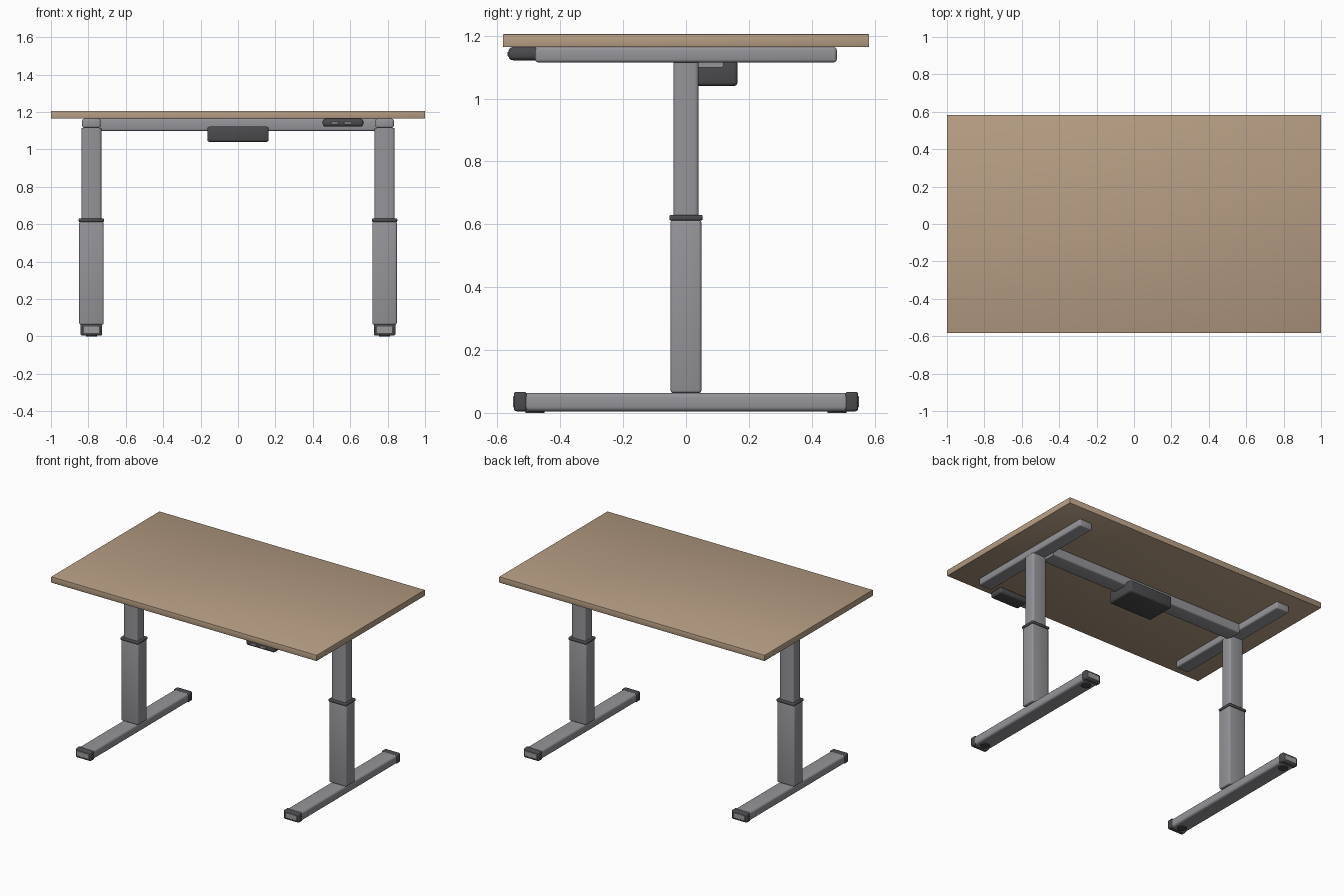
import bpy, bmesh, math
from mathutils import Vector

if "Cube" in bpy.data.objects:
    bpy.data.objects.remove(bpy.data.objects["Cube"])


def material(name, rgb, rough=0.6):
    m = bpy.data.materials.new(name)
    m.use_nodes = True
    m.diffuse_color = (*rgb, 1)
    b = m.node_tree.nodes["Principled BSDF"]
    b.inputs["Base Color"].default_value = (*rgb, 1)
    b.inputs["Roughness"].default_value = rough
    return m


WOOD = material("warm wood", (0.47, 0.34, 0.23))
METAL = material("grey metal", (0.30, 0.30, 0.32))
DARK = material("dark plastic", (0.07, 0.07, 0.075))
LIGHT = material("light grey plastic", (0.33, 0.33, 0.34))


def finish(name, bm, mat):
    me = bpy.data.meshes.new(name)
    bm.to_mesh(me)
    bm.free()
    me.materials.append(mat)
    ob = bpy.data.objects.new(name, me)
    bpy.context.collection.objects.link(ob)
    bpy.ops.object.select_all(action="DESELECT")
    ob.select_set(True)
    bpy.context.view_layer.objects.active = ob
    bpy.ops.object.shade_smooth_by_angle(angle=math.radians(35))
    return ob


def box(name, mat, x, y, z, r=0.005, axis=None, seg=3):
    """Box from (min, max) ranges; rounds all edges, or only those along one axis."""
    bm = bmesh.new()
    bmesh.ops.create_cube(bm, size=1)
    for v in bm.verts:
        v.co = Vector([lo + (hi - lo) * (c + 0.5) for c, (lo, hi) in zip(v.co, (x, y, z))])
    edges = [e for e in bm.edges if axis is None
             or abs((e.verts[0].co - e.verts[1].co).normalized()[axis]) > 0.9]
    if r:
        bmesh.ops.bevel(bm, geom=edges, offset=r, segments=seg, profile=0.5, affect="EDGES")
    return finish(name, bm, mat)


def disc(name, mat, x, y, z0, z1, radius):
    bm = bmesh.new()
    bmesh.ops.create_cone(bm, cap_ends=True, segments=24, radius1=radius, radius2=radius, depth=z1 - z0)
    bmesh.ops.translate(bm, verts=bm.verts, vec=(x, y, (z0 + z1) / 2))
    return finish(name, bm, mat)


def about(c, half):
    return (c - half, c + half)


# Tabletop
box("tabletop", WOOD, (-1, 1), (-0.583, 0.583), (1.164, 1.205), r=0.003, seg=2)

# Legs, feet and top rails on each side
for side, s in (("left", 1), ("right", -1)):
    cx = s * 0.784
    box(side + "_top_rail", METAL, about(cx, 0.049), about(0, 0.48), (1.115, 1.164), r=0.01)
    box(side + "_upper_column", METAL, about(cx, 0.053), about(0, 0.04), (0.6, 1.115), r=0.012, axis=2)
    box(side + "_collar", DARK, about(cx, 0.068), about(0, 0.053), (0.612, 0.63), r=0.006)
    box(side + "_lower_column", METAL, about(cx, 0.065), about(0, 0.049), (0.063, 0.614), r=0.009)
    box(side + "_foot", METAL, about(cx, 0.055), about(0, 0.52), (0.005, 0.064), r=0.014, axis=1)
    for end, e in (("front", -1), ("back", 1)):
        box(f"{side}_{end}_foot_cap", DARK, about(cx, 0.058), about(e * 0.527, 0.021),
            (0.005, 0.067), r=0.009)
        box(f"{side}_{end}_cap_plate", LIGHT, about(cx, 0.045), about(e * 0.547, 0.003),
            (0.017, 0.054), r=0.002, seg=1)
        disc(f"{side}_{end}_foot_pad", DARK, cx, e * 0.48, 0, 0.008, 0.03)

# Crossbeam and control box
box("crossbeam", METAL, (-0.74, 0.74), (0.01, 0.12), (1.099, 1.164), r=0.009, axis=0)
box("control_box", DARK, (-0.164, 0.164), (-0.04, 0.164), (1.04, 1.122), r=0.012)

# Handset under the front edge
box("handset", DARK, (0.453, 0.67), (-0.565, -0.465), (1.122, 1.164), r=0.014)
for name, x in (("down_button", 0.517), ("up_button", 0.586)):
    box(name, LIGHT, about(x, 0.019), (-0.568, -0.562), (1.134, 1.149), r=0.002, seg=1)
